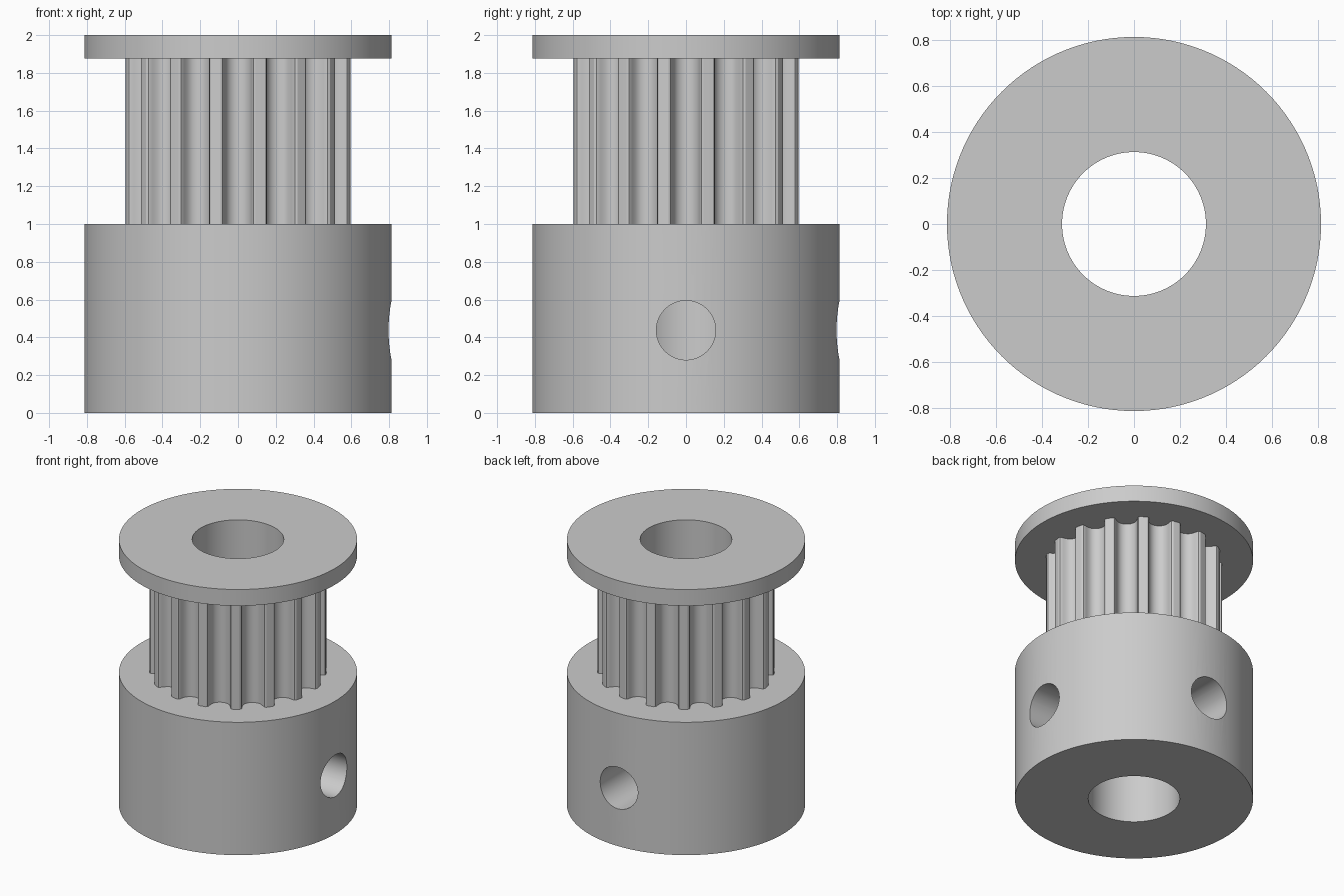
import bpy
import bmesh
from math import cos, sin, pi, radians, sqrt
from mathutils import Matrix, Vector

cube = bpy.data.objects.get("Cube")
if cube:
    bpy.data.objects.remove(cube, do_unlink=True)

OUTER, BORE, TEETH_RADIUS = 0.8125, 0.3125, 0.603
HUB_TOP, FLANGE_BOTTOM, HEIGHT = 1.0, 1.877, 2.0
TEETH = 16
SCREW_RADIUS, SCREW_Z = 0.157, 0.4375

metal = bpy.data.materials.new("grey metal")
metal.use_nodes = True
grey = (0.6, 0.6, 0.6, 1)
metal.diffuse_color = grey
metal.node_tree.nodes["Principled BSDF"].inputs["Base Color"].default_value = grey


def circle(radius, sides):
    return [(radius * cos(2 * pi * i / sides), radius * sin(2 * pi * i / sides))
            for i in range(sides)]


def prism(name, outline, bottom, top, matrix=Matrix()):
    """Extrude a closed outline from bottom to top."""
    bm = bmesh.new()
    face = bm.faces.new([bm.verts.new((x, y, bottom)) for x, y in outline])
    result = bmesh.ops.extrude_face_region(bm, geom=[face], use_keep_orig=True)
    moved = [v for v in result["geom"] if isinstance(v, bmesh.types.BMVert)]
    bmesh.ops.translate(bm, verts=moved, vec=Vector((0, 0, top - bottom)))
    bmesh.ops.recalc_face_normals(bm, faces=bm.faces)
    bm.transform(matrix)
    mesh = bpy.data.meshes.new(name)
    bm.to_mesh(mesh)
    bm.free()
    mesh.materials.append(metal)
    obj = bpy.data.objects.new(name, mesh)
    bpy.context.collection.objects.link(obj)
    return obj


def finish(obj, cutters):
    """Cut the holes, then smooth the curved walls."""
    bpy.ops.object.select_all(action="DESELECT")
    bpy.context.view_layer.objects.active = obj
    obj.select_set(True)
    for cutter in cutters:
        cut = obj.modifiers.new("cut", "BOOLEAN")
        cut.operation = "DIFFERENCE"
        cut.solver = "EXACT"
        cut.object = cutter
        bpy.ops.object.modifier_apply(modifier=cut.name)
    bpy.ops.object.shade_smooth_by_angle(angle=radians(25))


# Belt groove: half width and depth, from the rim to the deepest point
half = [(0.093, 0), (0.081, 0.005), (0.075, 0.016), (0.072, 0.03),
        (0.068, 0.043), (0.063, 0.056), (0.056, 0.068), (0.045, 0.08),
        (0.031, 0.088), (0.016, 0.094), (0, 0.095)]
groove = [(-w, d) for w, d in half] + [(w, d) for w, d in half[-2::-1]]
chord = sqrt(TEETH_RADIUS ** 2 - half[0][0] ** 2)

# Toothed outline: a groove, then the middle of the land beside it
gear = []
for i in range(TEETH):
    turn = Matrix.Rotation(2 * pi * i / TEETH, 2)
    points = [(chord - d, w) for w, d in groove]
    points.append((TEETH_RADIUS * cos(pi / TEETH), TEETH_RADIUS * sin(pi / TEETH)))
    gear += [tuple(turn @ Vector(p)) for p in points]

# Solid parts
hub = prism("hub", circle(OUTER, 120), 0, HUB_TOP)
barrel = prism("toothed_barrel", gear, HUB_TOP, FLANGE_BOTTOM)
flange = prism("top_flange", circle(OUTER, 120), FLANGE_BOTTOM, HEIGHT)

# Cutters for the shaft bore and the two set screw holes
bore = prism("bore_cutter", circle(BORE, 96), -1, HEIGHT + 1)
lift = Matrix.Translation((0, 0, SCREW_Z))
side_hole = prism("side_screw_cutter", circle(SCREW_RADIUS, 48), 0.1, 1,
                  lift @ Matrix.Rotation(pi / 2, 4, "Y"))
back_hole = prism("back_screw_cutter", circle(SCREW_RADIUS, 48), 0.1, 1,
                  lift @ Matrix.Rotation(-pi / 2, 4, "X"))

finish(hub, [bore, side_hole, back_hole])
finish(barrel, [bore])
finish(flange, [bore])

for cutter in (bore, side_hole, back_hole):
    bpy.data.objects.remove(cutter, do_unlink=True)
